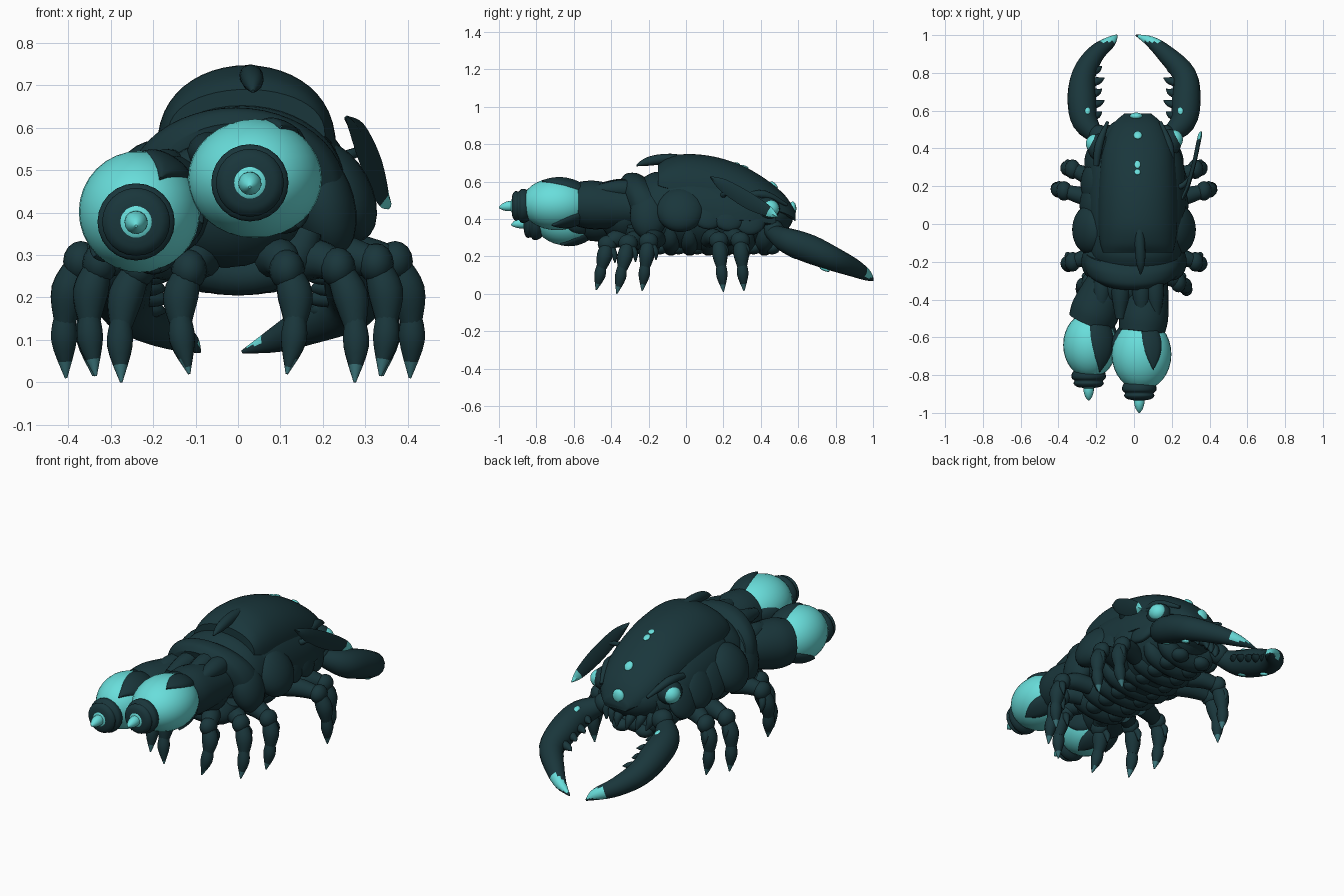
import bpy, bmesh, math
from mathutils import Vector, Euler

if "Cube" in bpy.data.objects:
    bpy.data.objects.remove(bpy.data.objects["Cube"])


def material(name, rgb):
    m = bpy.data.materials.new(name)
    m.diffuse_color = (*rgb, 1)
    m.use_nodes = True
    m.node_tree.nodes["Principled BSDF"].inputs["Base Color"].default_value = m.diffuse_color
    return m


DARK = material("dark chitin", (0.010, 0.037, 0.044))
GLOW = material("glowing teal", (0.14, 0.73, 0.71))
MID = material("claw teal", (0.045, 0.18, 0.20))


def finish(name, bm, mats, rule=None):
    bmesh.ops.recalc_face_normals(bm, faces=bm.faces[:])
    for f in bm.faces:
        f.smooth = True
        if rule and rule(f.calc_center_median()):
            f.material_index = 1
    me = bpy.data.meshes.new(name)
    bm.to_mesh(me)
    bm.free()
    me.set_sharp_from_angle(angle=math.radians(50))
    for m in mats:
        me.materials.append(m)
    ob = bpy.data.objects.new(name, me)
    bpy.context.collection.objects.link(ob)
    return ob


def skin(name, rings, mats=(DARK,), closed=True, rule=None):
    """Join rows of points into a surface, capped when closed."""
    bm = bmesh.new()
    rows = [[bm.verts.new(p) for p in r] for r in rings]
    n = len(rows[0])
    for a, b in zip(rows, rows[1:]):
        for i in range(n if closed else n - 1):
            j = (i + 1) % n
            bm.faces.new((a[i], a[j], b[j], b[i]))
    if closed:
        bm.faces.new(rows[0][::-1])
        bm.faces.new(rows[-1])
    return finish(name, bm, mats, rule)


def smooth(rows, n=4):
    """Catmull-Rom interpolation of tuples of numbers."""
    rows = [Vector(r) for r in rows]
    ext = [rows[0]] + rows + [rows[-1]]
    out = []
    for i in range(len(rows) - 1):
        a, b, c, d = ext[i:i + 4]
        for k in range(n):
            t = k / n
            out.append(0.5 * (2 * b + (c - a) * t + (2 * a - 5 * b + 4 * c - d) * t * t
                              + (3 * b - a - 3 * c + d) * t ** 3))
    return out + [rows[-1]]


def tube(name, pts, radii, mats=(DARK,), rule=None, sides=14, n=4):
    path = smooth(pts, n)
    rad = [v[0] for v in smooth([(r, 0) for r in radii], n)]
    rings, side = [], None
    for i, p in enumerate(path):
        t = (path[min(i + 1, len(path) - 1)] - path[max(i - 1, 0)]).normalized()
        side = t.orthogonal() if side is None else side - t * side.dot(t)
        side.normalize()
        up = t.cross(side)
        rings.append([p + max(rad[i], 0.002) * (side * math.cos(a) + up * math.sin(a))
                      for a in (math.tau * k / sides for k in range(sides))])
    return skin(name, rings, mats, True, rule)


def ball(name, loc, size, mat=DARK, rot=(0, 0, 0), seg=24):
    bm = bmesh.new()
    bmesh.ops.create_uvsphere(bm, u_segments=seg, v_segments=seg // 2, radius=1)
    turn = Euler(rot).to_matrix()
    for v in bm.verts:
        v.co = turn @ Vector([v.co[i] * size[i] for i in range(3)]) + Vector(loc)
    return finish(name, bm, (mat,))


def shell(name, stations, cx=0.015, bow=0):
    """Domed plate along y from (y, half width, top z, edge z)."""
    rings = []
    for y, w, top, edge in smooth(stations, 5):
        rings.append([(cx + w * math.cos(a), y - bow * math.sin(a), edge + (top - edge) * math.sin(a) ** 0.85)
                      for a in (math.pi * k / 24 for k in range(1, 24))]
                     + [(cx - w, y, edge), (cx - w * .85, y, edge - .012),
                        (cx + w * .85, y, edge - .012), (cx + w, y, edge)])
    return skin(name, rings)


def petal(name, c, r, phi, wide, end):
    """Pointed cover hugging a bulb, from its rear pole to angle end."""
    rows = []
    for i in range(17):
        s = i / 16
        th = math.radians(25 + (end - 25) * s)
        hw = math.radians(wide) * (1 - s ** 3.2) + 0.005
        row = []
        for k in range(13):
            v = k / 6 - 1
            ph = math.radians(phi) + hw * v
            g = 1.07 - 0.11 * abs(v) ** 4
            row.append((c[0] + g * r[0] * math.sin(th) * math.cos(ph),
                        c[1] + g * r[1] * math.cos(th),
                        c[2] + g * r[2] * math.sin(th) * math.sin(ph)))
        rows.append(row)
    skin(name, rows, closed=False)


# Body core and layered back plates
ball("body_core", (0.01, 0.1, 0.41), (0.24, 0.45, 0.195), seg=32)
ball("head", (0.01, 0.43, 0.42), (0.18, 0.145, 0.12))
shell("back_shell", [(-.15, .185, .69, .58), (-.1, .20, .725, .565), (0, .21, .747, .55),
                     (.15, .21, .733, .53), (.3, .20, .685, .50), (.43, .18, .61, .46),
                     (.53, .13, .525, .43), (.585, .07, .44, .40)], .02)
shell("under_shell", [(-.2, .22, .63, .44), (0, .255, .67, .43), (.2, .26, .645, .40),
                      (.35, .24, .585, .39), (.48, .185, .51, .37)])
shell("collar_rear", [(-.285, .20, .61, .42), (-.255, .245, .642, .41), (-.20, .262, .645, .42),
                      (-.15, .25, .62, .44)], -.005, .065)
shell("collar_front", [(-.2, .23, .62, .42), (-.14, .245, .65, .43), (-.05, .24, .65, .46)], .01, .03)
tube("back_spine", [(.025, .1, .708), (.03, -.08, .722), (.035, -.2, .708), (.035, -.265, .685)],
     [.015, .027, .024, .004])

# Flank lobes, side plates and eyes
for s, side in ((-1, "left"), (1, "right")):
    ball(f"flank_lobe_{side}", (s * .235, -.03, .45), (.078, .13, .13), rot=(0, -s * .5, 0))
    for i, (y, z, x) in enumerate(((.11, .44, .235), (.22, .43, .23), (.33, .41, .21))):
        ball(f"side_plate_{side}_{i}", (s * x, y, z), (.038, .095, .105), rot=(.5, -s * .4, s * .12))
    ball(f"shoulder_{side}", (s * .2, -.2, .42), (.075, .10, .13), rot=(0, -s * .25, 0))
    ex, ey, ez = (.208, .425, .468) if s < 0 else (.212, .448, .455)
    ball(f"eye_socket_{side}", (s * (ex - .022), ey - .018, ez), (.06, .072, .06))
    ball(f"eye_{side}", (s * ex, ey, ez), (.047, .05, .046), GLOW)
    tube(f"brow_{side}", [(s * .20, .31, .525), (s * .185, .42, .53), (s * .14, .54, .475)],
         [.015, .022, .008])
    for i in range(3):
        tube(f"mouth_feeler_{side}_{i}", [(s * (.03 + .05 * i), .48, .36),
             (s * (.035 + .05 * i), .54 - .02 * i, .33), (s * (.03 + .045 * i), .56 - .02 * i, .28)],
             [.025, .024, .004], sides=10)

# Glowing spots along the midline
ball("forehead_spot", (.02, .47, .58), (.023, .027, .012), GLOW, (-.8, 0, 0))
for i, (y, z, ln) in enumerate(((.315, .679, .022), (.275, .695, .016))):
    ball(f"crown_spot_{i}", (.018, y, z), (.016, ln, .006), GLOW, (-.4, 0, 0))
ball("snout_spot", (.012, .57, .455), (.034, .02, .038), GLOW)

# Single leaf blade on one flank
leaf = [(.255, .13, .625), (.285, .2, .58), (.32, .33, .50), (.343, .44, .44), (.355, .49, .41)]
rings = []
for p, w in zip(smooth(leaf), smooth([(.004, 0), (.035, 0), (.045, 0), (.03, 0), (.003, 0)])):
    across = Vector((.26, .4, .75)).normalized() * w[0]
    thick = Vector((.9, -.25, .0)) * min(.012, w[0])
    rings.append([p + across, p + thick, p - across, p - thick])
skin("leaf_blade", rings, (DARK, GLOW), rule=lambda c: c.y > .44)
tube("leaf_stem", [(.19, .2, .5), (.25, .2, .53), (.30, .25, .55)], [.025, .015, .01], sides=10)

# Ribbed belly
for i in range(8):
    y = -.28 + i * .1
    w = .2 - .012 * abs(i - 3)
    tube(f"belly_rib_{i}", [(-w, y, .36), (-w * .75, y, .285), (0, y, .25), (w * .75, y, .285), (w, y, .36)],
         [.035, .05, .047, .05, .035], sides=12)
    for s in (-1, 1):
        ball(f"belly_pad_{i}_{s}", (s * .07, y + .04, .245), (.05, .045, .035), seg=16)

# Legs: hip, knee, foot
LEGS = [((.08, -.34, .29), (.115, -.42, .265), (.115, -.48, .02)),
        ((.14, -.25, .28), (.235, -.31, .27), (.275, -.37, .0)),
        ((.17, -.15, .29), (.325, -.2, .28), (.335, -.235, .015)),
        ((.17, .12, .29), (.37, .175, .285), (.405, .20, .01)),
        ((.17, .22, .30), (.325, .29, .285), (.34, .31, .015))]
for s, side in ((-1, "left"), (1, "right")):
    for i, joints in enumerate(LEGS):
        hip, knee, foot = (Vector((s * p[0], p[1], p[2])) for p in joints)
        out = Vector((s * .02, 0, 0))
        tube(f"thigh_{side}_{i}", [hip, hip.lerp(knee, .5) + Vector((0, 0, .015)), knee],
             [.045, .047, .034])
        ball(f"knee_{side}_{i}", knee, (.042, .052, .048), seg=16)
        ankle = knee.lerp(foot, .52) + out
        tube(f"shin_{side}_{i}", [knee, knee.lerp(foot, .25) + out, ankle], [.03, .042, .026])
        tube(f"claw_{side}_{i}", [ankle + Vector((0, 0, .02)), knee.lerp(foot, .68) + out * .8, foot],
             [.024, .031, .003], (DARK, MID), lambda c: c.z < .045, 12)
        tube(f"leg_spur_{side}_{i}", [knee, knee + Vector((s * .025, .035, -.05)),
             knee + Vector((s * .02, .04, -.10))], [.02, .018, .003], sides=8)

# Pincers with inner teeth
for s, side, dx in ((-1, "left", 0), (1, "right", -.02)):
    tip = .09 if s < 0 else .03
    X = lambda x: s * x + dx * (1 if x < .25 else 0)
    path = [(X(.19), .46, .33), (s * .258, .54, .285), (s * .276, .66, .24), (s * .266, .79, .185),
            (s * (.15 + tip * .6), .90, .137), (s * (.07 + tip * .6), .965, .10), (s * tip + dx, 1.0, .072)]
    tube(f"pincer_{side}", path, [.04, .068, .076, .064, .048, .030, .004], (DARK, GLOW),
         lambda c: c.y > .962 and c.z > .085, 16)
    ball(f"pincer_joint_{side}", (X(.185), .47, .34), (.055, .055, .055))
    for i in range(5):
        b = Vector((s * (.22 + .006 * (i % 2)), .57 + i * .06, .28 - i * .026))
        ln = .07 if i % 2 else .05
        tube(f"pincer_tooth_{side}_{i}", [b, b + Vector((-s * ln * .6, .01, -.005)),
             b + Vector((-s * ln, .025, -.01))], [.026, .018, .002], sides=8)
    ball(f"pincer_low_spot_{side}", (s * .262, .575, .202), (.022, .035, .012), GLOW, (-.4, 0, 0), 16)
    ball(f"pincer_mid_spot_{side}", (s * .268, .74, .132), (.015, .03, .010), GLOW, (-.4, 0, 0), 16)
    ball(f"pincer_top_spot_{side}", (s * .248, .60, .331), (.016, .022, .008), GLOW, (-.4, 0, 0), 12)

# Tail bulbs with sheath, petals, nozzle and glowing tip
for side, c, r, nz, root, petals in (
        ("left", (-.232, -.64, .402), (.143, .175, .143), (-.24, -.80, .378), (-.13, -.28, .43),
         ((58, 37, 142), (225, 26, 90), (290, 30, 100), (350, 40, 95))),
        ("right", (.04, -.69, .48), (.158, .19, .140), (.028, -.865, .47), (.08, -.28, .46),
         ((66, 27, 114), (308, 30, 98), (190, 40, 92)))):
    ball(f"bulb_{side}", c, r, GLOW, seg=32)
    back = Vector((c[0], c[1] + .115, c[2]))
    tube(f"sheath_{side}", [root, Vector(root).lerp(back, .4), Vector(root).lerp(back, .75), back],
         [.10, .120, .130, .120], sides=24)
    for i, (phi, wide, end) in enumerate(petals):
        petal(f"bulb_petal_{side}_{i}", c, r, phi, wide, end)
    x, y, z = nz
    tube(f"nozzle_{side}", [(x, y + d, z) for d in (.035, .01, -.015, -.03, -.045, -.06, -.066)],
         [.07, .088, .09, .076, .08, .066, .045], sides=24)
    ball(f"nozzle_core_{side}", (x, y - .060, z), (.042, .013, .042), GLOW)
    tube(f"nozzle_tip_{side}", [(x, y - .05, z), (x, y - .085, z - .002), (x, y - .115, z - .006),
         (x, y - .135, z - .01)], [.026, .027, .018, .003], (GLOW,))

# Folds joining the tail to the collar
for i, (x, z) in enumerate(((-.17, .49), (-.07, .53), (.04, .555), (.11, .55))):
    tube(f"tail_fold_{i}", [(x * .9, -.25, z), (x, -.36, z + .01), (x * 1.05, -.5, z)],
         [.05, .05, .025])
ball("tail_base", (-.03, -.33, .42), (.19, .13, .15))
